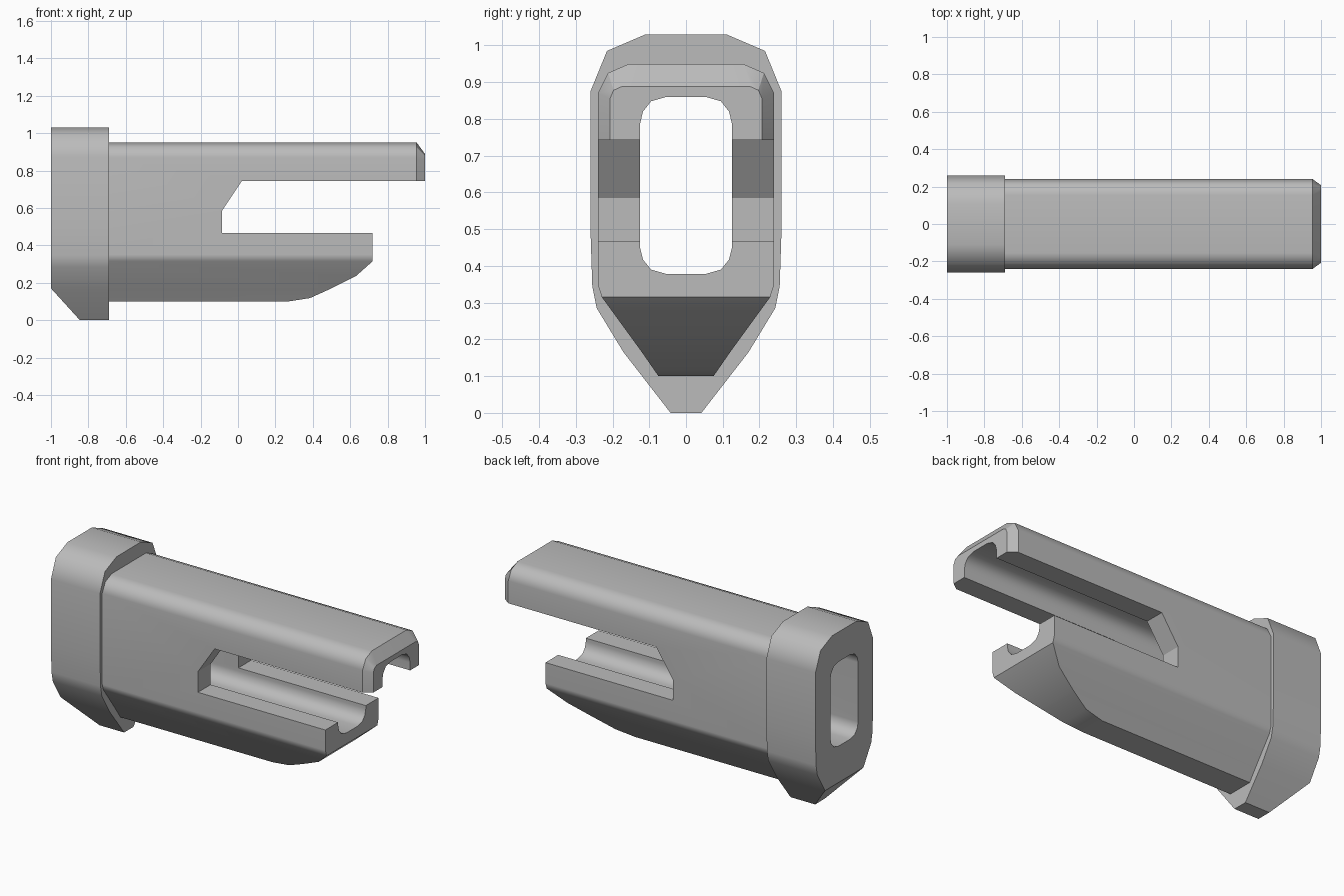
import bpy, bmesh, math

old = bpy.data.objects.get("Cube")
if old:
    bpy.data.objects.remove(old, do_unlink=True)

gray = bpy.data.materials.new("plain gray")
gray.use_nodes = True
COLOR = (0.5, 0.5, 0.5, 1)
gray.diffuse_color = COLOR
gray.node_tree.nodes["Principled BSDF"].inputs["Base Color"].default_value = COLOR


def mirrored(half):
    """Close a right-hand half outline (top to bottom) into a full loop."""
    return half + [(-y, z) for y, z in reversed(half)]


def loft(name, rings):
    """Skin a list of equal-length rings of 3D points and cap both ends."""
    bm = bmesh.new()
    loops = [[bm.verts.new(p) for p in ring] for ring in rings]
    n = len(loops[0])
    for a, b in zip(loops, loops[1:]):
        for i in range(n):
            j = (i + 1) % n
            bm.faces.new((a[i], a[j], b[j], b[i]))
    bm.faces.new(loops[0])
    bm.faces.new(loops[-1])
    bmesh.ops.recalc_face_normals(bm, faces=bm.faces)
    mesh = bpy.data.meshes.new(name)
    bm.to_mesh(mesh)
    bm.free()
    obj = bpy.data.objects.new(name, mesh)
    bpy.context.collection.objects.link(obj)
    mesh.materials.append(gray)
    return obj


def along_x(loop, x):
    return [(x, y, z) for y, z in loop]


def side_cutter(name, outline):
    return loft(name, [[(x, y, z) for x, z in outline] for y in (-0.5, 0.5)])


def cut(obj, cutter, operation):
    cutter.hide_render = True
    mod = obj.modifiers.new("Cut", 'BOOLEAN')
    mod.operation = operation
    mod.solver = 'EXACT'
    mod.object = cutter
    bpy.context.view_layer.objects.active = obj
    bpy.ops.object.modifier_apply(modifier=mod.name)


def finish(obj):
    """Smooth the rounding that runs along x, keep all other corners crisp."""
    bm = bmesh.new()
    bm.from_mesh(obj.data)
    for f in bm.faces:
        f.smooth = True
    for e in bm.edges:
        run = e.verts[1].co - e.verts[0].co
        lengthwise = abs(run.x) > 0.95 * run.length
        limit = math.radians(50 if lengthwise else 30)
        e.smooth = e.calc_face_angle(0) < limit
    bm.to_mesh(obj.data)
    bm.free()
    mod = obj.modifiers.new("Weighted normals", 'WEIGHTED_NORMAL')
    mod.keep_sharp = True


# Main sleeve with a bevelled tip
upper = [(0.155, 0.95), (0.212, 0.925), (0.24, 0.87)]
upper_tip = [(0.175, 0.888), (0.197, 0.878), (0.207, 0.855)]
lower = [(0.24, 0.35), (0.229, 0.315), (0.12, 0.165), (0.075, 0.1)]
lower_tip = [(y - 0.033, z) for y, z in lower]
body_loop = mirrored(upper + lower)
sleeve = loft("sleeve", [along_x(body_loop, -0.69), along_x(body_loop, 0.955),
                         along_x(mirrored(upper_tip + lower_tip), 1)])

# Side slot and curved underside
sleeve_outline = side_cutter("sleeve_outline_cutter", [
    (-0.75, 0), (-0.75, 1.1), (1.1, 1.1), (1.1, 0.743), (0.02, 0.743),
    (-0.085, 0.585), (-0.085, 0.467), (0.72, 0.467), (0.72, 0.315),
    (0.63, 0.235), (0.5, 0.17), (0.385, 0.118), (0.27, 0.1), (0.1, 0)])
cut(sleeve, sleeve_outline, 'INTERSECT')

# Rear collar with a sloped lower back
collar_loop = mirrored([(0.11, 1.03), (0.215, 0.985), (0.26, 0.875),
                        (0.26, 0.5), (0.255, 0.345), (0.243, 0.285),
                        (0.17, 0.165), (0.042, 0)])
collar = loft("collar", [along_x(collar_loop, -1), along_x(collar_loop, -0.69)])
collar_outline = side_cutter("collar_outline_cutter", [
    (-1.1, 1.1), (-1.1, 0.28), (-0.8, -0.05), (-0.6, -0.05), (-0.6, 1.1)])
cut(collar, collar_outline, 'INTERSECT')

# Rounded bore through both parts
bore_loop = mirrored([(0.053, 0.86), (0.095, 0.848), (0.117, 0.82),
                      (0.125, 0.787), (0.125, 0.45), (0.117, 0.417),
                      (0.095, 0.39), (0.053, 0.378)])
bore = loft("bore_cutter", [along_x(bore_loop, -1.2), along_x(bore_loop, 1.2)])
for part in (sleeve, collar):
    cut(part, bore, 'DIFFERENCE')
    finish(part)

for cutter in (sleeve_outline, collar_outline, bore):
    bpy.data.objects.remove(cutter, do_unlink=True)
